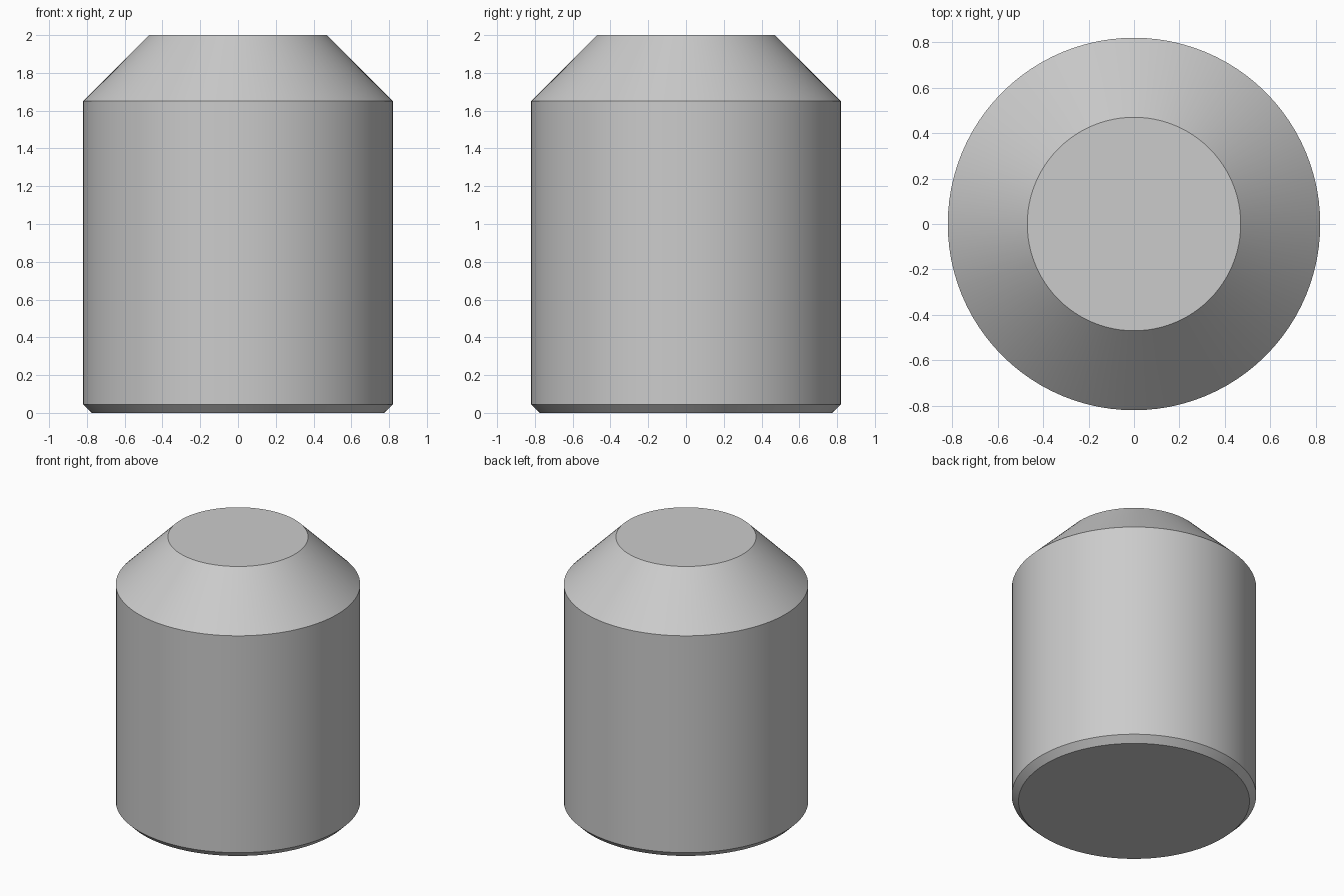
import bpy
import bmesh
import math

cube = bpy.data.objects.get("Cube")
if cube:
    bpy.data.objects.remove(cube, do_unlink=True)

# Plain grey material
grey = bpy.data.materials.new("light grey")
grey.use_nodes = True
colour = (0.6, 0.6, 0.6, 1)
grey.diffuse_color = colour
grey.node_tree.nodes["Principled BSDF"].inputs["Base Color"].default_value = colour

# Outline of the pin as (radius, height): foot chamfer, wall, cone tip
PROFILE = [(0.775, 0), (0.82, 0.045), (0.82, 1.65), (0.47, 2)]
SIDES = 96


def lathe(name, profile, material):
    """Turn an outline around z and cap both ends."""
    bm = bmesh.new()
    rings = []
    for radius, z in profile:
        angles = [math.tau * i / SIDES for i in range(SIDES)]
        rings.append([bm.verts.new((radius * math.cos(a), radius * math.sin(a), z))
                      for a in angles])
    for low, high in zip(rings, rings[1:]):
        for i in range(SIDES):
            j = (i + 1) % SIDES
            bm.faces.new((low[i], low[j], high[j], high[i]))
    bm.faces.new(rings[0][::-1])
    bm.faces.new(rings[-1])
    mesh = bpy.data.meshes.new(name)
    bm.to_mesh(mesh)
    bm.free()
    mesh.materials.append(material)
    obj = bpy.data.objects.new(name, mesh)
    bpy.context.collection.objects.link(obj)
    return obj


# Chamfered pin body with a truncated cone tip
pin = lathe("chamfered_pin", PROFILE, grey)
bpy.ops.object.select_all(action="DESELECT")
pin.select_set(True)
bpy.context.view_layer.objects.active = pin
bpy.ops.object.shade_smooth_by_angle(angle=math.radians(30))
